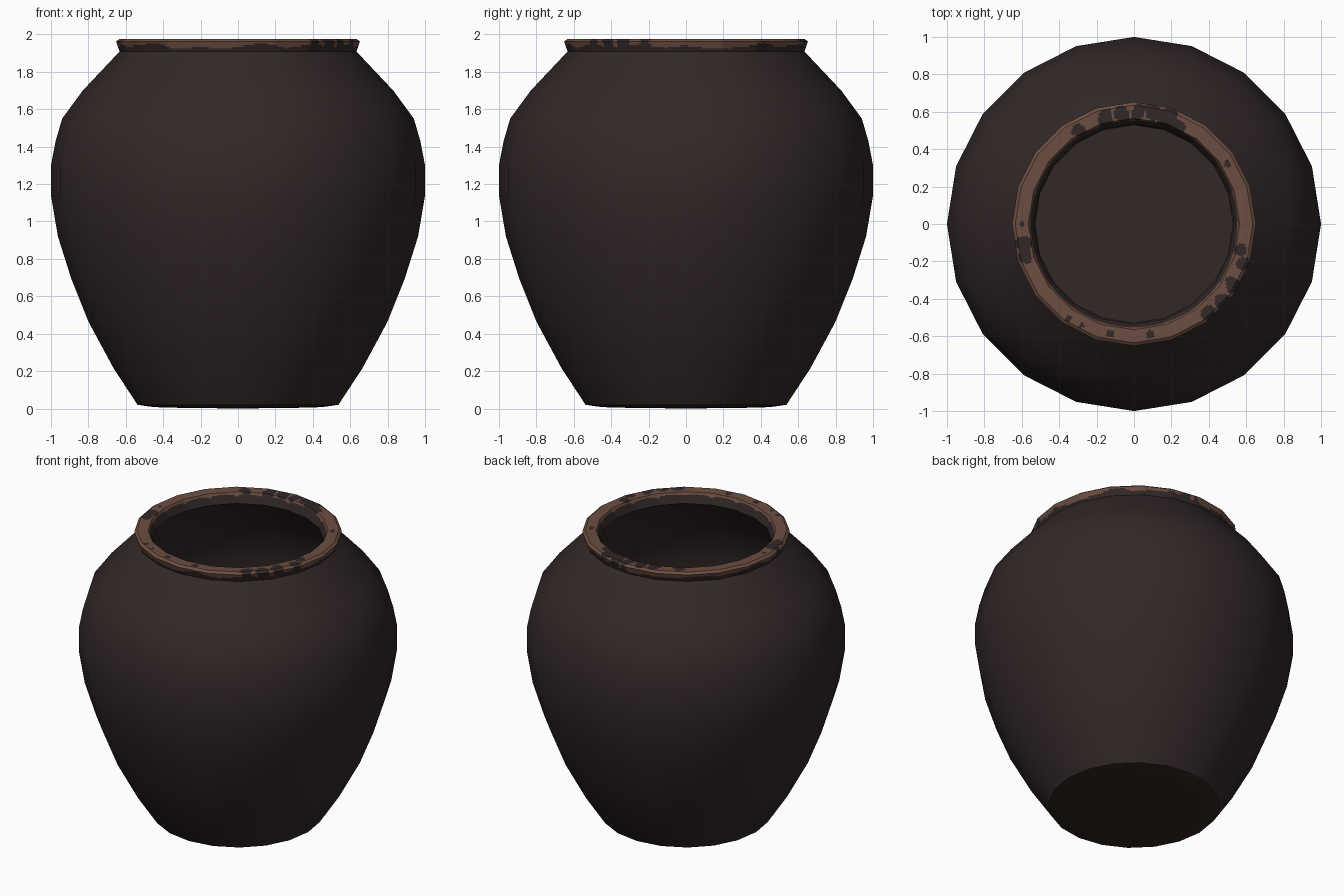
import bpy, bmesh, math
from mathutils import Vector, noise

if "Cube" in bpy.data.objects:
    bpy.data.objects.remove(bpy.data.objects["Cube"])

SIDES = 20


def material(name, rgb):
    m = bpy.data.materials.new(name)
    m.diffuse_color = (*rgb, 1)
    m.use_nodes = True
    m.node_tree.nodes["Principled BSDF"].inputs["Base Color"].default_value = m.diffuse_color
    return m


glaze = material("dark glaze", (0.0325, 0.0208, 0.0208))
clay = material("worn clay", (0.150, 0.076, 0.053))
base_clay = material("base clay", (0.032, 0.018, 0.012))


def refine(profile, steps):
    """Split every profile segment into equal steps."""
    out = [profile[0]]
    for (r0, z0), (r1, z1) in zip(profile, profile[1:]):
        out += [(r0 + (r1 - r0) * i / steps, z0 + (z1 - z0) * i / steps)
                for i in range(1, steps + 1)]
    return out


def lathe(name, profile, mats, rule=None, split=1, angle=40):
    """Revolve a profile as a 20-gon, each side cut into `split` flat pieces."""
    bm = bmesh.new()
    corners = [Vector((math.cos(math.tau * i / SIDES), math.sin(math.tau * i / SIDES), 0))
               for i in range(SIDES)]
    dirs = [corners[i].lerp(corners[(i + 1) % SIDES], k / split)
            for i in range(SIDES) for k in range(split)]
    rings = []
    for r, z in profile:
        if r == 0:
            rings.append([bm.verts.new((0, 0, z))] * len(dirs))
        else:
            rings.append([bm.verts.new((d.x * r, d.y * r, z)) for d in dirs])
    n = len(dirs)
    for a, b in zip(rings, rings[1:]):
        for i in range(n):
            j = (i + 1) % n
            quad = list(dict.fromkeys((a[i], a[j], b[j], b[i])))
            f = bm.faces.new(quad)
            if rule:
                f.material_index = rule(f.calc_center_median())
    mesh = bpy.data.meshes.new(name)
    bm.to_mesh(mesh)
    bm.free()
    for m in mats:
        mesh.materials.append(m)
    ob = bpy.data.objects.new(name, mesh)
    bpy.context.collection.objects.link(ob)
    bpy.ops.object.select_all(action='DESELECT')
    ob.select_set(True)
    bpy.context.view_layer.objects.active = ob
    bpy.ops.object.shade_smooth_by_angle(angle=math.radians(angle))
    return ob


# outer wall
lathe("outer_wall", [(0.537, 0.02), (0.665, 0.215), (0.80, 0.465), (0.89, 0.69),
                     (0.963, 0.92), (1.0, 1.14), (1.0, 1.30), (0.975, 1.43),
                     (0.94, 1.55), (0.83, 1.70), (0.632, 1.91)], [glaze])

# inner wall and floor
lathe("inner_wall", [(0.54, 1.91), (0.78, 1.68), (0.89, 1.53), (0.95, 1.30),
                     (0.95, 1.14), (0.91, 0.92), (0.84, 0.69), (0.75, 0.465),
                     (0.62, 0.215), (0.53, 0.07), (0, 0.07)], [glaze])

# lip: clay shows through the glaze, leaving dark patches (x, y, radius)
PATCHES = [(-0.15, 0.56, .05), (-0.07, 0.585, .045), (0.02, 0.60, .04), (0.10, 0.60, .045),
           (0.18, 0.57, .05), (0.23, 0.52, .04), (-0.30, 0.50, .04),
           (-0.59, -0.11, .04), (-0.585, -0.17, .04), (0.575, -0.14, .04),
           (0.58, -0.21, .04), (0.53, -0.33, .045), (0.47, -0.41, .04), (0.39, -0.48, .04),
           (0.50, 0.32, .018), (-0.28, -0.54, .02), (-0.13, -0.585, .022),
           (0.09, -0.59, .02), (-0.35, -0.50, .015), (-0.595, 0.0, .015)]


def lip_rule(c):
    wobble = noise.noise(c * 14)
    if math.hypot(c.x, c.y) < 0.552 and c.z < 1.965:
        return 0
    if c.z < 1.935 + 0.03 * noise.noise(c * 6):
        return 0
    for x, y, r in PATCHES:
        if math.hypot(c.x - x, c.y - y) < r * (1 + 0.5 * wobble):
            return 0
    return 1


lathe("lip", refine([(0.632, 1.905), (0.652, 1.962), (0.635, 1.975), (0.565, 1.973),
                     (0.555, 1.955), (0.535, 1.905)], 6),
      [glaze, clay], lip_rule, split=14, angle=25)


# underside: bare clay with a ragged glazed edge
def base_rule(c):
    return 0 if math.hypot(c.x, c.y) > 0.518 + 0.03 * noise.noise(c * 9) else 1


lathe("underside", refine([(0.537, 0.02), (0.47, 0.010)], 8) + [(0.40, 0.005), (0, 0.0)],
      [glaze, base_clay], base_rule, split=8)

# make all normals face the visible side
for ob in bpy.data.objects:
    inward = ob.name in ("inner_wall", "underside", "lip")
    f = ob.data.polygons[0]
    want = Vector((f.center.x, f.center.y, 0))
    if ob.name == "inner_wall":
        want = -want
    elif ob.name == "underside":
        want = Vector((0, 0, -1))
    if f.normal.dot(want) < 0:
        ob.data.flip_normals()
